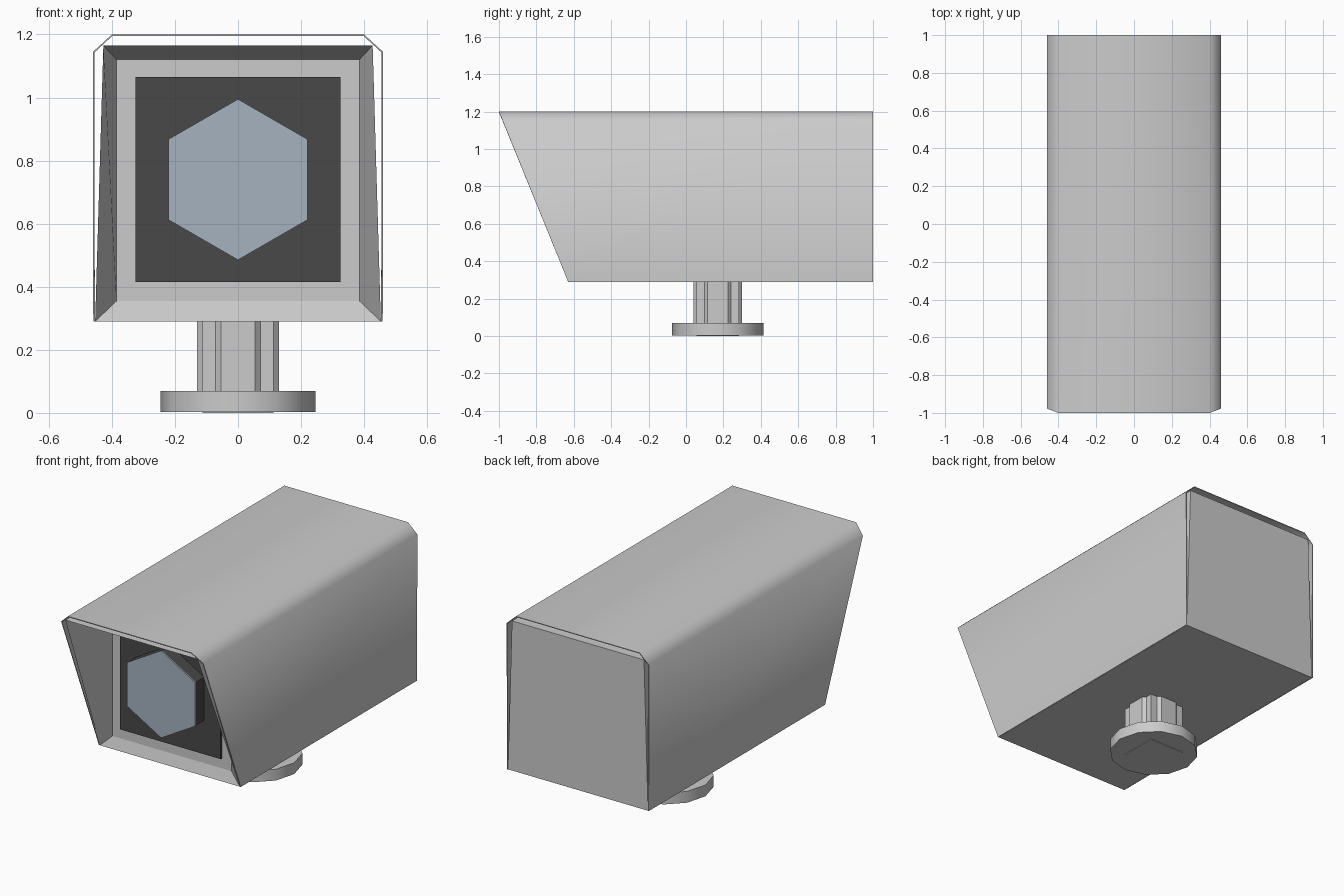
import bpy, math

if "Cube" in bpy.data.objects:
    bpy.data.objects.remove(bpy.data.objects["Cube"])

MOUNT_Y = 0.17


def slant(z):
    """y of the raked front opening at height z"""
    return -0.63 - (z - 0.29) * 0.37 / 0.91


def mesh_object(name, verts, faces):
    mesh = bpy.data.meshes.new(name)
    mesh.from_pydata(verts, [], faces)
    mesh.update()
    obj = bpy.data.objects.new(name, mesh)
    bpy.context.collection.objects.link(obj)
    return obj


def box(name, center, size, mat=None):
    bpy.ops.mesh.primitive_cube_add(size=1, location=center)
    obj = bpy.context.object
    obj.name = name
    obj.scale = size
    if mat:
        obj.data.materials.append(mat)
    return obj


def prism(name, sides, radius, depth, center, rotation=(0, 0, 0), mat=None):
    bpy.ops.mesh.primitive_cylinder_add(vertices=sides, radius=radius, depth=depth,
                                        location=center, rotation=rotation)
    obj = bpy.context.object
    obj.name = name
    if mat:
        obj.data.materials.append(mat)
    return obj


def material(name, color):
    mat = bpy.data.materials.new(name)
    mat.diffuse_color = (*color, 1)
    mat.use_nodes = True
    mat.node_tree.nodes["Principled BSDF"].inputs["Base Color"].default_value = mat.diffuse_color
    return mat


dark = material("dark_panel", (0.065, 0.065, 0.065))
glass = material("lens_glass", (0.38, 0.45, 0.53))

# Housing body: trapezoid tube, closed at the back, funnel recess at the front
outline = [(-0.453, 0.29), (0.453, 0.29), (0.427, 1.165), (-0.427, 1.165)]
recess = [(-0.385, 0.355), (0.385, 0.355), (0.385, 1.12), (-0.385, 1.12)]
verts = [(x, 0.998, z) for x, z in outline]
verts += [(x, slant(z), z) for x, z in outline]
verts += [(x, -0.61, z) for x, z in recess]
faces = [(3, 2, 1, 0), (8, 9, 10, 11)]
for ring in (0, 4):
    for i in range(4):
        j = (i + 1) % 4
        faces.append((ring + i, ring + j, ring + 4 + j, ring + 4 + i))
mesh_object("housing_body", verts, faces)

# Sheet hood wrapped over the body, with chamfered top corners
half = [(0.459, 0.29), (0.46, 1.145), (0.40, 1.20)]
profile = half + [(-x, z) for x, z in reversed(half)]
n = len(profile)
verts = [(x, slant(z), z) for x, z in profile] + [(x, 1, z) for x, z in profile]
faces = [(i, n + i, n + i + 1, i + 1) for i in range(n - 1)]
hood = mesh_object("hood", verts, faces)
sheet = hood.modifiers.new("sheet", 'SOLIDIFY')
sheet.thickness = 0.005
sheet.offset = -1
bpy.context.view_layer.objects.active = hood
hood.select_set(True)
bpy.ops.object.modifier_apply(modifier="sheet")
bpy.ops.object.shade_smooth_by_angle(angle=math.radians(60))

# Front panel and hexagonal lens with its dark barrel
box("front_panel", (0, -0.615, 0.74), (0.65, 0.02, 0.65), dark)
tip = (math.pi / 2, 0, 0)
prism("lens_barrel", 6, 0.253, 0.09, (0, -0.66, 0.74), tip, dark)
prism("lens", 6, 0.255, 0.006, (0, -0.708, 0.74), tip, glass)

# Mount: round foot, octagonal collar and square post
foot = prism("mount_foot", 12, 0.245, 0.066, (0, MOUNT_Y, 0.036))
bpy.ops.object.shade_smooth_by_angle(angle=math.radians(40))
prism("mount_collar", 8, 0.141, 0.23, (0, MOUNT_Y, 0.18), (0, 0, math.pi / 8))
box("mount_post", (0, MOUNT_Y, 0.147), (0.226, 0.226, 0.294))
